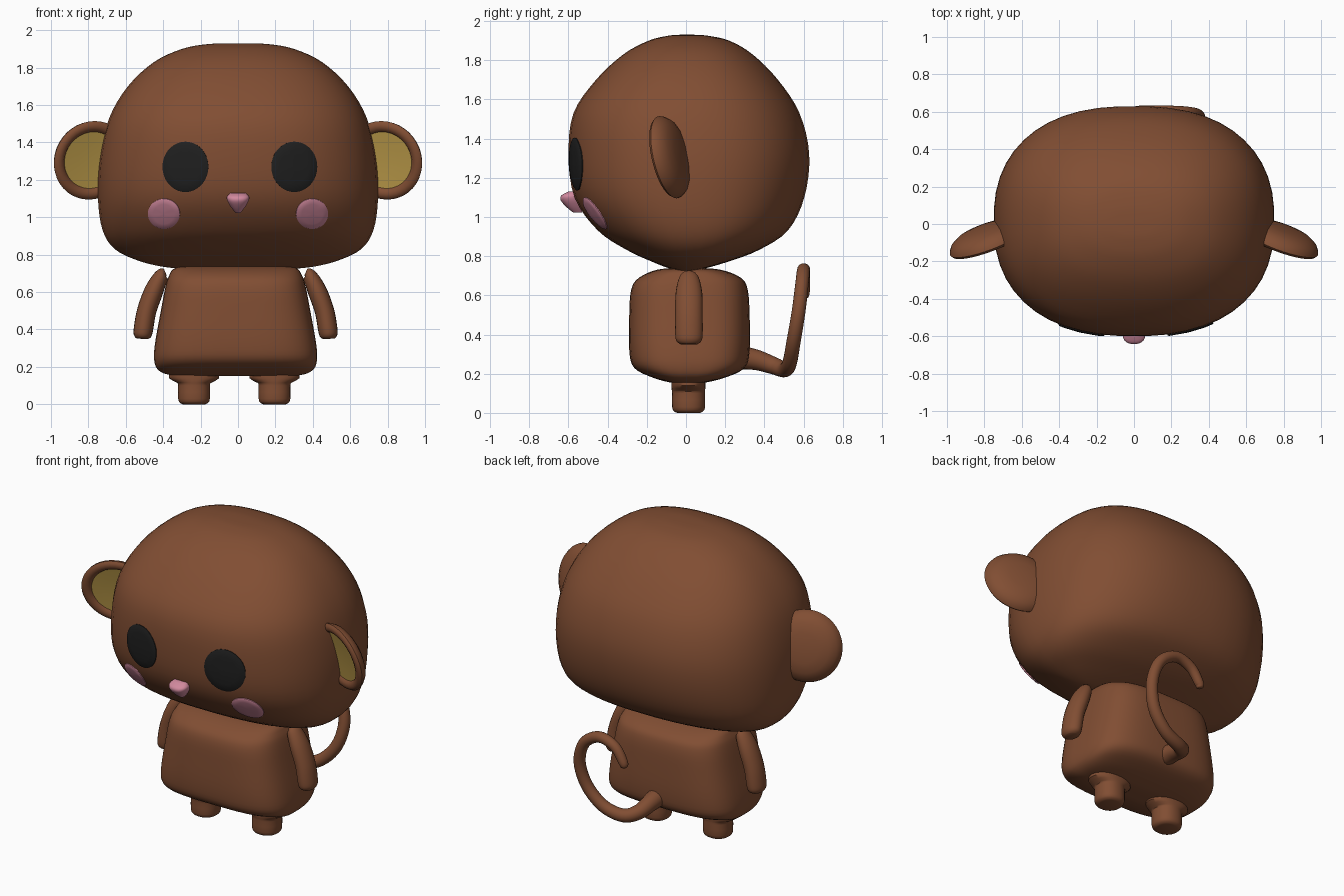
import bpy
import bmesh
from math import sin, cos, pi, radians
from mathutils import Vector
from mathutils.bvhtree import BVHTree

if "Cube" in bpy.data.objects:
    bpy.data.objects.remove(bpy.data.objects["Cube"], do_unlink=True)


def make_material(name, colour):
    mat = bpy.data.materials.new(name)
    mat.use_nodes = True
    mat.diffuse_color = (*colour, 1)
    mat.node_tree.nodes["Principled BSDF"].inputs["Base Color"].default_value = (*colour, 1)
    return mat


brown = make_material("brown fur", (0.22, 0.076, 0.033))
tan = make_material("golden inner ear", (0.52, 0.34, 0.07))
black = make_material("black eye", (0.014, 0.014, 0.014))
pink = make_material("pink", (0.64, 0.25, 0.34))
parts = []


def smooth_rows(rows, steps):
    """Catmull-Rom interpolation of rows of any width."""
    out = []
    last = len(rows) - 1
    for i in range(last):
        quads = zip(rows[max(i - 1, 0)], rows[i], rows[i + 1], rows[min(i + 2, last)])
        quads = list(quads)
        for k in range(steps):
            t = k / steps
            out.append([b + 0.5 * t * (c - a + t * (2 * a - 5 * b + 4 * c - d
                        + t * (3 * (b - c) + d - a))) for a, b, c, d in quads])
    out.append(list(rows[-1]))
    return out


def loft(name, rings, materials, accent_from=None):
    """Skin a closed surface over rings; the second material starts at a ring index."""
    bm = bmesh.new()
    loops = [[bm.verts.new(p) for p in ring] for ring in rings]
    count = len(loops[0])
    for i in range(len(loops) - 1):
        for j in range(count):
            k = (j + 1) % count
            face = bm.faces.new((loops[i][j], loops[i][k], loops[i + 1][k], loops[i + 1][j]))
            face.material_index = int(accent_from is not None and i >= accent_from)
    bm.faces.new(loops[0][::-1])
    cap = bm.faces.new(loops[-1])
    cap.material_index = int(accent_from is not None)
    bmesh.ops.recalc_face_normals(bm, faces=bm.faces)
    mesh = bpy.data.meshes.new(name)
    bm.to_mesh(mesh)
    bm.free()
    for mat in materials:
        mesh.materials.append(mat)
    obj = bpy.data.objects.new(name, mesh)
    bpy.context.collection.objects.link(obj)
    parts.append(obj)
    return obj


def power(value, exponent):
    return abs(value) ** exponent * (1 if value >= 0 else -1)


def blob(name, rows, mat, squareness=2.4, centre=0, steps=4, count=48):
    """Stack rounded-square slices: height, half width, front y, back y."""
    rings = []
    for z, half, front, back in smooth_rows(rows, steps):
        mid, depth = (front + back) / 2, (back - front) / 2
        ring = []
        for j in range(count):
            a = 2 * pi * (j + 0.5) / count
            ring.append((centre + half * power(cos(a), 2 / squareness),
                         mid + depth * power(sin(a), 2 / squareness), z))
        rings.append(ring)
    return loft(name, rings, [mat])


def tube(name, rows, mat, squash=1, steps=5, count=20):
    """Sweep a round section along x, y, z, radius rows."""
    rows = smooth_rows(rows, steps)
    points = [Vector(r[:3]) for r in rows]
    side = Vector((0, 1, 0.01))
    rings = []
    for i, p in enumerate(points):
        along = (points[min(i + 1, len(points) - 1)] - points[max(i - 1, 0)]).normalized()
        if i == 0 and abs(along.y) > 0.8:
            side = Vector((0, 0, 1))
        side = (side - along * side.dot(along)).normalized()
        other = along.cross(side)
        r = rows[i][3]
        rings.append([p + side * r * cos(2 * pi * j / count)
                      + other * r * squash * sin(2 * pi * j / count) for j in range(count)])
    return loft(name, rings, [mat])


# Head: broad rounded cushion with a pinched underside
head = blob("head", [
    (0.72, 0.24, -0.03, 0.03), (0.735, 0.40, -0.08, 0.09), (0.77, 0.54, -0.17, 0.21),
    (0.83, 0.66, -0.30, 0.37), (0.93, 0.725, -0.45, 0.52), (1.1, 0.75, -0.57, 0.605),
    (1.32, 0.74, -0.60, 0.63), (1.53, 0.69, -0.575, 0.58), (1.7, 0.59, -0.46, 0.47),
    (1.83, 0.45, -0.32, 0.34), (1.9, 0.30, -0.19, 0.22), (1.925, 0.17, -0.09, 0.11),
    (1.93, 0.05, -0.03, 0.04)], brown)

# Torso: rounded box, wider at the bottom
blob("body", [
    (0.15, 0.20, -0.03, 0.05), (0.155, 0.34, -0.08, 0.10), (0.18, 0.41, -0.17, 0.20),
    (0.23, 0.435, -0.265, 0.30), (0.32, 0.432, -0.29, 0.325), (0.5, 0.40, -0.29, 0.325),
    (0.63, 0.375, -0.28, 0.315), (0.69, 0.355, -0.24, 0.28), (0.73, 0.32, -0.15, 0.18),
    (0.74, 0.2, -0.05, 0.07)], brown, squareness=3.4, centre=-0.013)

# Nose: small rounded wedge
blob("nose", [
    (1.022, 0.012, -0.575, -0.53), (1.05, 0.035, -0.61, -0.53), (1.085, 0.056, -0.64, -0.53),
    (1.11, 0.06, -0.636, -0.54), (1.13, 0.042, -0.60, -0.55)], pink, count=24)

# Face plates that follow the front of the head
surface = BVHTree.FromPolygons([v.co for v in head.data.vertices],
                               [list(p.vertices) for p in head.data.polygons])


def face_plate(name, x, z, half_x, half_z, mat):
    rings = []
    for scale, lift in ((1, -0.006), (1, 0.005), (0.95, 0.008), (0.65, 0.008),
                        (0.35, 0.008), (0.08, 0.008)):
        ring = []
        for j in range(36):
            a = 2 * pi * j / 36
            start = Vector((x + half_x * scale * cos(a), -3, z + half_z * scale * sin(a)))
            hit, normal = surface.ray_cast(start, Vector((0, 1, 0)))[:2]
            ring.append(hit + normal * lift)
        rings.append(ring)
    loft(name, rings, [mat])


EAR_PROFILE = [(0.02, -0.055), (0.09, -0.052), (0.15, -0.04), (0.19, -0.018), (0.21, 0.008),
               (0.215, 0.025), (0.205, 0.038), (0.185, 0.042), (0.165, 0.036),
               (0.155, 0.022), (0.08, 0.018), (0.02, 0.017)]

for label, s in (("left", 1), ("right", -1)):
    face_plate(label + "_eye", 0.29 * s + 0.01, 1.27, 0.122, 0.134, black)
    face_plate(label + "_cheek", 0.395 * s, 1.02, 0.085, 0.08, pink)

    # Ear: domed dish tipped forward, with a coloured hollow
    facing = Vector((-0.042 * s, -0.113, -0.027)).normalized()
    turn = facing.to_track_quat('Z', 'Y')
    hub = Vector((0.79 * s, -0.07, 1.31))
    loft(label + "_ear",
         [[hub + turn @ Vector((r * cos(2 * pi * j / 40), r * sin(2 * pi * j / 40), d))
           for j in range(40)] for r, d in EAR_PROFILE],
         [brown, tan], accent_from=9)

    # Arm: flattened tube hanging outward
    tube(label + "_arm", [(s * x - 0.013, 0.015, z, r) for x, z, r in (
        (0.375, 0.705, 0.025), (0.395, 0.69, 0.05), (0.435, 0.61, 0.068), (0.475, 0.5, 0.07),
        (0.493, 0.40, 0.07), (0.497, 0.365, 0.062), (0.498, 0.35, 0.042))], brown, squash=0.74)

    # Leg: short peg with a flared hip
    blob(label + "_leg", [
        (0, 0.06, -0.045, 0.072), (0.008, 0.076, -0.062, 0.088), (0.03, 0.085, -0.071, 0.098),
        (0.1, 0.085, -0.071, 0.098), (0.115, 0.092, -0.073, 0.098),
        (0.14, 0.135, -0.075, 0.1), (0.18, 0.13, -0.075, 0.1)],
        brown, squareness=2.2, centre=0.215 * s - 0.02, steps=2, count=32)

# Tail: leaves the back, sweeps to the left and hooks over
tube("tail", [
    (0, 0.26, 0.285, 0.062), (0, 0.36, 0.27, 0.052), (0.02, 0.45, 0.24, 0.044),
    (0.09, 0.505, 0.222, 0.04), (0.21, 0.53, 0.26, 0.037), (0.31, 0.55, 0.37, 0.036),
    (0.345, 0.575, 0.52, 0.035), (0.30, 0.592, 0.66, 0.034), (0.19, 0.6, 0.73, 0.033),
    (0.08, 0.602, 0.70, 0.031), (0.02, 0.604, 0.62, 0.028), (0.012, 0.604, 0.59, 0.02),
    (0.011, 0.604, 0.583, 0.006)], brown)

# Smooth shading with crisp edges kept
bpy.ops.object.select_all(action='DESELECT')
for obj in parts:
    obj.select_set(True)
bpy.context.view_layer.objects.active = head
bpy.ops.object.shade_smooth_by_angle(angle=radians(45))
